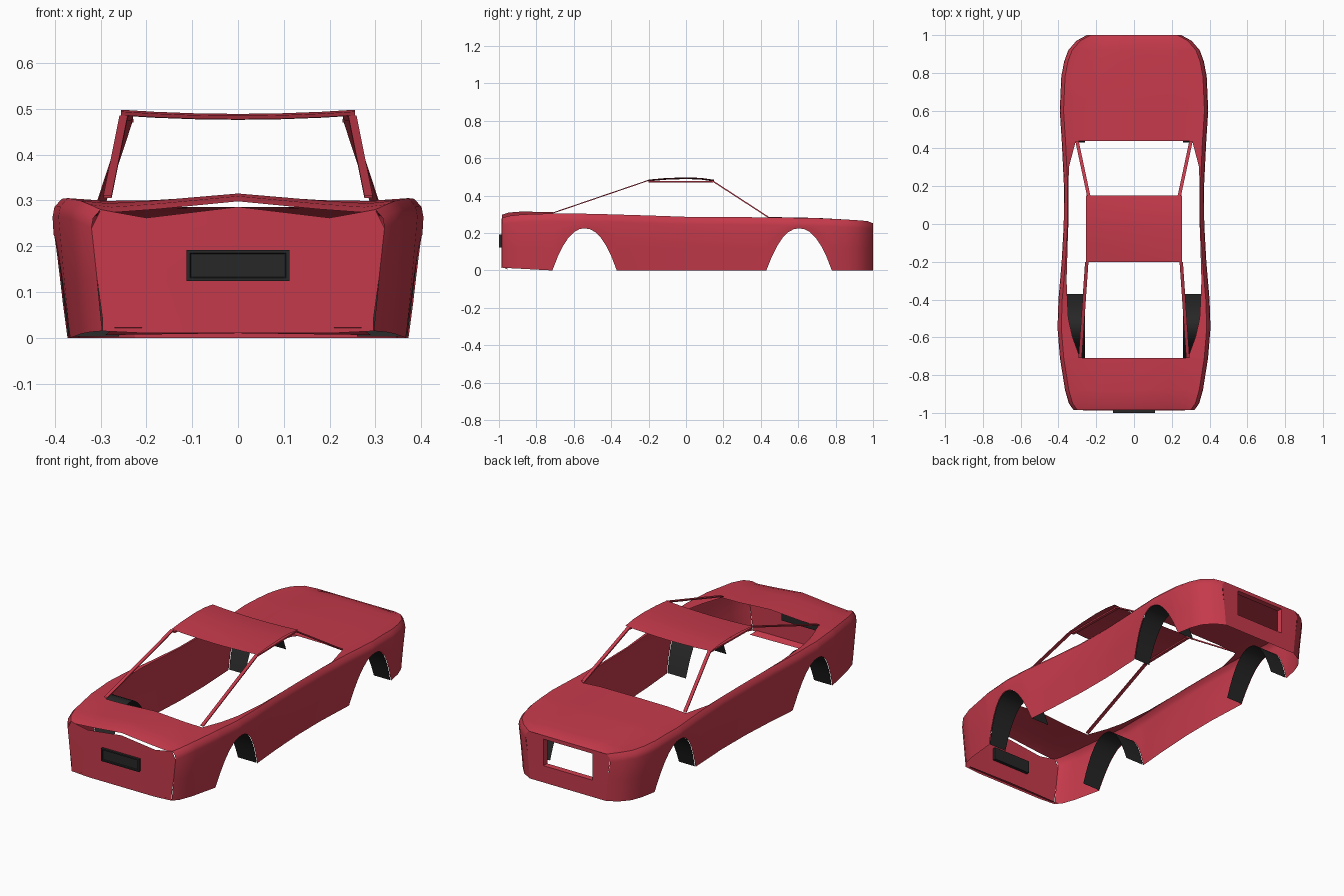
import bpy, math

if "Cube" in bpy.data.objects:
    bpy.data.objects.remove(bpy.data.objects["Cube"])

def material(name, col):
    m = bpy.data.materials.new(name)
    m.diffuse_color = (*col, 1)
    m.use_nodes = True
    m.node_tree.nodes["Principled BSDF"].inputs["Base Color"].default_value = m.diffuse_color
    return m

RED = material("red_paint", (0.56, 0.042, 0.07))
BLACK = material("black_trim", (0.02, 0.02, 0.02))

def add(name, verts, faces, mat, mirror=True, angle=35):
    me = bpy.data.meshes.new(name)
    me.from_pydata(verts, [], faces)
    me.materials.append(mat)
    ob = bpy.data.objects.new(name, me)
    bpy.context.collection.objects.link(ob)
    bpy.context.view_layer.objects.active = ob
    ob.select_set(True)
    if mirror:
        ob.modifiers.new("mirror", 'MIRROR').use_clip = True
    bpy.ops.object.shade_smooth_by_angle(angle=math.radians(angle))
    ob.select_set(False)
    return ob

def grid(rows, keep=lambda i, j: True):
    """Quads over rows of equal length."""
    n = len(rows[0])
    verts = [p for r in rows for p in r]
    faces = [(i*n+j, i*n+j+1, (i+1)*n+j+1, (i+1)*n+j)
             for i in range(len(rows)-1) for j in range(n-1) if keep(i, j)]
    return verts, faces

def lerp(table, y):
    for (a, va), (b, vb) in zip(table, table[1:]):
        if y <= b:
            t = max(0, (y-a)/(b-a))
            return va + (vb-va)*t
    return table[-1][1]

# Plan outline, inner edge and top heights along the length
OUTER = [(-.985, .32), (-.95, .345), (-.88, .365), (-.71, .392), (-.55, .405), (-.4, .4),
         (-.2, .383), (0, .372), (.2, .371), (.43, .382), (.6, .393), (.78, .385),
         (.86, .37), (.92, .348), (.97, .305), (1, .25)]
INNER = [(-.985, .27), (-.9, .285), (-.71, .285), (-.6, .325), (-.5, .348), (-.3, .357),
         (0, .348), (.3, .345), (.44, .308), (.7, .31), (.9, .28), (1, .19)]
EDGE = [(-.985, .28), (-.93, .298), (-.71, .305), (-.5, .303), (-.2, .294), (0, .287),
        (.44, .284), (.7, .28), (.9, .27), (.97, .264), (1, .252)]
CENTRE = [(-.985, .298), (-.93, .316), (-.71, .312), (.44, .286), (.7, .281),
          (.9, .27), (.97, .264), (1, .252)]
ARCHES = [(-.542, .172), (.605, .175)]

def bottom(y):
    for c, r in ARCHES:
        if abs(y-c) < r:
            return .225*(1-abs((y-c)/r)**2.2)
    return .015*max(0, (-y-.71)/.28)

def wall_x(y, z):
    return lerp(OUTER, y) - .025*(1-z/.25)

def section(y):
    zb, zt, xo, xi = bottom(y), lerp(EDGE, y), lerp(OUTER, y), lerp(INNER, y)
    zc, mid = lerp(CENTRE, y), zb*.5 + .12
    dip = -.008 if y < -.7 else 0
    return [(wall_x(y, zb), y, zb), (wall_x(y, mid), y, mid), (xo, y, zt-.04),
            (xo-.004, y, zt-.018), (xo-.02, y, zt), (xi, y, zt-.006),
            (xi*.65, y, (zt+zc)/2+dip), (0, y, zc)]

# Body shell: sides, shoulders, bonnet and boot lid around an open cabin
stations = {y for y, _ in OUTER} | {-.71, .44, -.3, .3}
for c, r in ARCHES:
    stations |= {round(c + r*k/6, 4) for k in range(-6, 7)}
ys = sorted(stations)
ys = [y for k, y in enumerate(ys) if k == 0 or y-ys[k-1] > .003]
rows = [section(y) for y in ys]
add("body_shell", *grid(rows, lambda i, j: j < 5 or ys[i+1] <= -.705 or ys[i] >= .439), RED)

# Flat panel closing the -y end, with a narrow gap under the lid
R = rows[0]
tail = [[(0, -.987, z0), (.2, -.987, z1), (x, -.985, z2)] for z0, z1, x, z2 in
        [(.01, .01, R[0][0], R[0][2]), (.022, .022, R[1][0]-.012, .04),
         (.15, .15, R[1][0], R[1][2]), (.24, .24, R[2][0], R[2][2]),
         (.286, .262, R[4][0], R[4][2])]]
add("tail_panel", *grid(tail), RED)
add("tail_lip", *grid([[(0, -.987, .022), (.27, -.987, .022)],
                       [(0, -.955, .01), (.29, -.955, .006)]]), RED)

# Nose panel with rectangular opening and a short inward frame
F = rows[-1]
nose = [[(0, 1, z), (.145, 1, z), (x, 1, z)] for z, x in
        [(0, F[0][0]), (.09, wall_x(1, .09)), (.232, .25), (.252, .23)]]
add("nose_panel", *grid(nose, lambda i, j: (i, j) != (1, 0)), RED)
loop = [(0, .09), (.145, .09), (.145, .232), (0, .232)]
add("nose_opening_frame", *grid([[(x, 1, z) for x, z in loop],
                                 [(x*.96, .975, .161+(z-.161)*.95) for x, z in loop]]), RED)

# Wheel arch liners
for label, (c, r) in zip(("tail", "nose"), ARCHES):
    strip = []
    for k in range(-8, 9):
        y = c + r*.995*k/8
        z = bottom(y)
        strip.append([(wall_x(y, z)-.003, y, z), (.26, y, z)])
    add(label + "_arch_liner", *grid(strip), BLACK)

# Roof panel, edges slightly higher than the middle
roof = [[(x, y, z + .009*(x/.255)**2) for x in (0, .09, .18, .255)]
        for y, z in [(-.2, .477), (-.11, .485), (0, .489), (.08, .486), (.15, .476)]]
add("roof", *grid(roof), RED)

# Slim pillars and roof rails
def bar(name, a, b, w, h):
    ends = [[(p[0]+sx*w/2, p[1], p[2]+sz*h/2)
             for sx, sz in ((-1, -1), (1, -1), (1, 1), (-1, 1), (-1, -1))] for p in (a, b)]
    add(name, *grid(ends), RED, angle=20)

bar("tail_pillar", (.285, -.71, .308), (.25, -.2, .482), .018, .006)
bar("nose_pillar", (.302, .44, .285), (.238, .14, .48), .018, .008)
bar("roof_rail", (.242, -.2, .474), (.236, .145, .474), .016, .008)

# Number plate with a raised rim
plate = []
for w, h, y in [(.112, .034, -.97), (.112, .034, -1), (.105, .027, -1), (.103, .025, -.994)]:
    plate.append([(sx*w, y, .158+sz*h) for sx, sz in
                  ((-1, -1), (1, -1), (1, 1), (-1, 1), (-1, -1))])
v, f = grid(plate)
add("plate_holder", v, f + [(0, 1, 2, 3), (15, 16, 17, 18)], BLACK, mirror=False)
